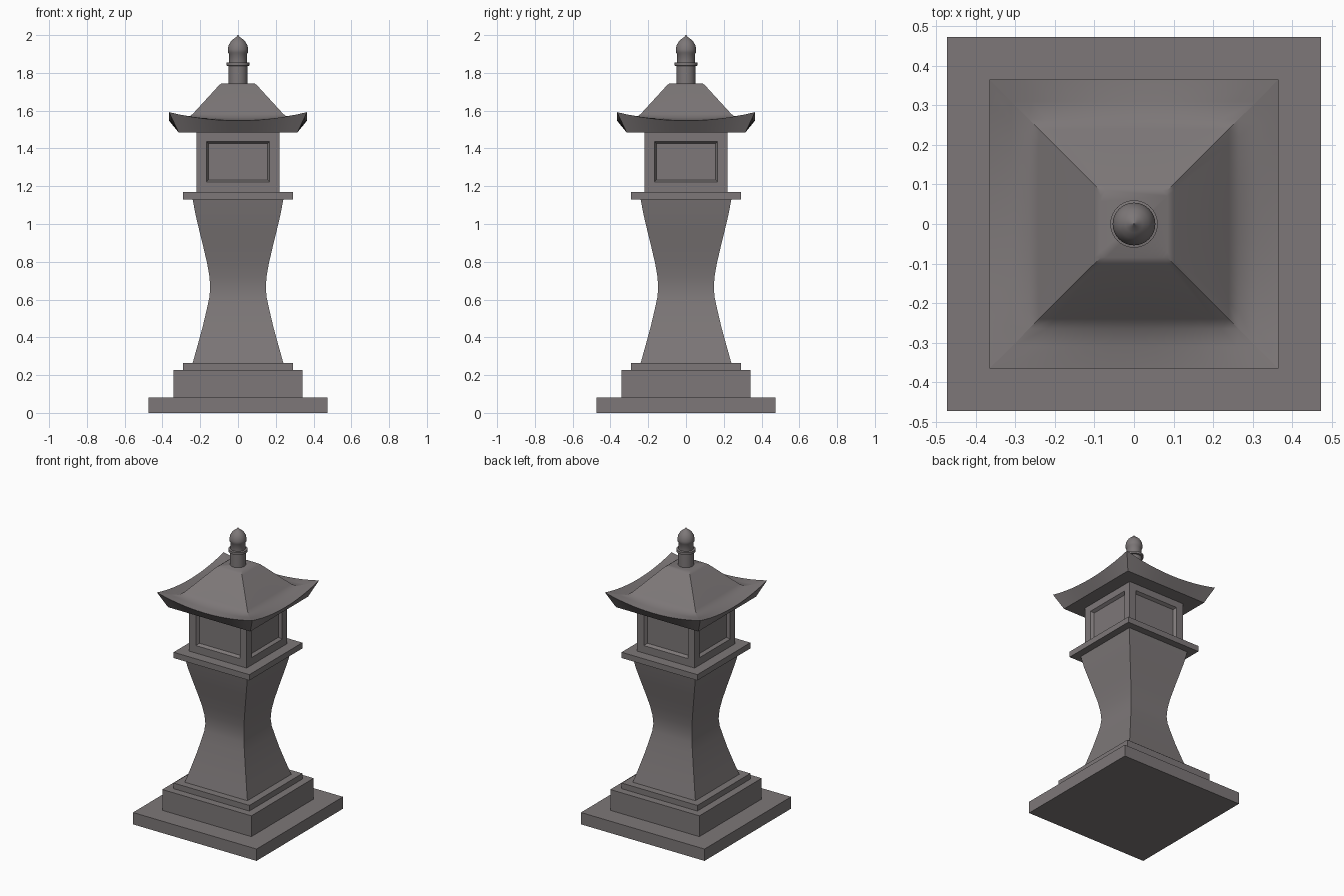
import bpy, bmesh
from math import radians, sin, cos, tau

if "Cube" in bpy.data.objects:
    bpy.data.objects.remove(bpy.data.objects["Cube"])

# Dark warm grey stone
stone = bpy.data.materials.new("dark_stone")
stone.diffuse_color = (0.205, 0.186, 0.188, 1)
stone.use_nodes = True
stone.node_tree.nodes["Principled BSDF"].inputs["Base Color"].default_value = stone.diffuse_color


def finish(name, bm, angle=None):
    bmesh.ops.recalc_face_normals(bm, faces=bm.faces)
    me = bpy.data.meshes.new(name)
    bm.to_mesh(me)
    bm.free()
    me.materials.append(stone)
    ob = bpy.data.objects.new(name, me)
    bpy.context.collection.objects.link(ob)
    if angle:
        bpy.ops.object.select_all(action='DESELECT')
        ob.select_set(True)
        bpy.context.view_layer.objects.active = ob
        bpy.ops.object.shade_smooth_by_angle(angle=radians(angle))
    return ob


def loft(bm, loops):
    """Bridge closed loops of points, capping both ends."""
    rings = [[bm.verts.new(p) for p in loop] for loop in loops]
    for a, b in zip(rings, rings[1:]):
        n = len(a)
        for i in range(n):
            j = (i + 1) % n
            bm.faces.new((a[i], a[j], b[j], b[i]))
    bm.faces.new(rings[0][::-1])
    bm.faces.new(rings[-1])


def square(h, z_mid, z_corner=None, n=1):
    """Square loop whose height rises from side middle to corner."""
    z_corner = z_mid if z_corner is None else z_corner
    pts = []
    for sx, sy in ((1, 0), (0, 1), (-1, 0), (0, -1)):
        for i in range(n):
            t = -1 + 2 * i / n
            z = z_mid + (z_corner - z_mid) * t * t
            pts.append((h * (sx - sy * t), h * (sy + sx * t), z))
    return pts


def slab(name, h, z0, z1):
    bm = bmesh.new()
    loft(bm, [square(h, z0), square(h, z1)])
    return finish(name, bm)


# Stepped base and the plate under the light box
slab("base_slab", 0.473, 0, 0.082)
slab("base_step", 0.341, 0.082, 0.226)
slab("base_collar", 0.29, 0.226, 0.265)
slab("top_plate", 0.29, 1.13, 1.17)

# Waisted square post
bm = bmesh.new()
profile = [(0.24, 0.265), (0.213, 0.36), (0.186, 0.46), (0.165, 0.55),
           (0.152, 0.61), (0.147, 0.66), (0.151, 0.72), (0.163, 0.79),
           (0.184, 0.88), (0.206, 0.97), (0.225, 1.05), (0.24, 1.13)]
loft(bm, [square(h, z) for h, z in profile])
finish("post", bm, 30)

# Light box with a recessed window panel on each side
bm = bmesh.new()
loft(bm, [square(0.22, 1.17), square(0.22, 1.49)])
bmesh.ops.recalc_face_normals(bm, faces=bm.faces)
sides = [f for f in bm.faces if abs(f.normal.z) < 0.5]
bmesh.ops.inset_individual(bm, faces=sides, thickness=0.052, use_even_offset=True)
bmesh.ops.inset_individual(bm, faces=sides, thickness=0.012, depth=-0.02,
                           use_even_offset=True)
finish("light_box", bm)

# Roof with upswept corners and crisp hip ridges
bm = bmesh.new()
rings = [(0.315, 1.485, 1.485), (0.365, 1.547, 1.592), (0.31, 1.552, 1.574),
         (0.265, 1.562, 1.564), (0.24, 1.582, 1.582), (0.1, 1.735, 1.735),
         (0.085, 1.745, 1.745)]
loft(bm, [square(h, a, b, 12) for h, a, b in rings])
roof = finish("roof", bm, 50)
verts = roof.data.vertices
for e in roof.data.edges:
    a, b = (verts[i].co for i in e.vertices)
    if all(abs(abs(p.x) - abs(p.y)) < 1e-4 for p in (a, b)):
        e.use_edge_sharp = True

# Turned finial
bm = bmesh.new()
profile = [(0.05, 1.74), (0.05, 1.836), (0.06, 1.838), (0.06, 1.854),
           (0.047, 1.856), (0.047, 1.9), (0.053, 1.908), (0.054, 1.925),
           (0.049, 1.948), (0.037, 1.968), (0.022, 1.981), (0.012, 1.988), (0.001, 2.0)]
loft(bm, [[(r * cos(tau * i / 32), r * sin(tau * i / 32), z) for i in range(32)]
          for r, z in profile])
finish("finial", bm, 40)
